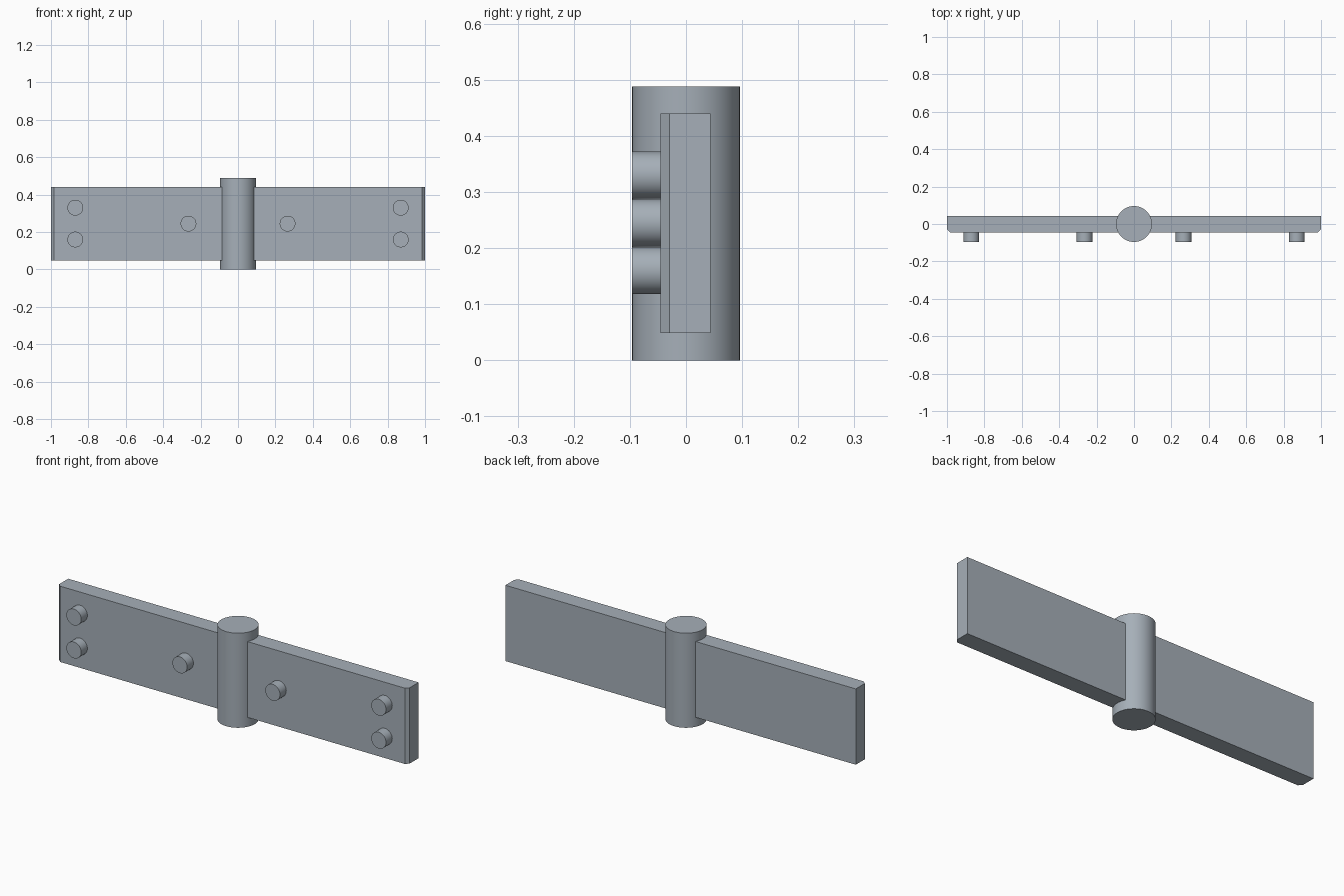
import bpy
import bmesh
from math import radians

cube = bpy.data.objects.get("Cube")
if cube:
    bpy.data.objects.remove(cube, do_unlink=True)

steel = bpy.data.materials.new("blue grey steel")
steel.use_nodes = True
colour = (0.38, 0.43, 0.48, 1)
steel.diffuse_color = colour
steel.node_tree.nodes["Principled BSDF"].inputs["Base Color"].default_value = colour

BARREL_RADIUS, HEIGHT = 0.096, 0.488
LEAF_FRONT, LEAF_BACK = -0.045, 0.044
LEAF_BOTTOM, LEAF_TOP = 0.049, 0.44
BEVEL = 0.016


def cylinder(name, radius, depth, location, rotation=(0, 0, 0)):
    bpy.ops.mesh.primitive_cylinder_add(vertices=64, radius=radius, depth=depth,
                                        location=location, rotation=rotation)
    obj = bpy.context.object
    obj.name = name
    obj.data.materials.append(steel)
    bpy.ops.object.shade_smooth_by_angle(angle=radians(30))
    return obj


def leaf(name, side):
    # Plan outline with a chamfered front outer corner, extruded upwards
    outline = [(0.06, LEAF_FRONT), (1 - BEVEL, LEAF_FRONT),
               (1, LEAF_FRONT + BEVEL), (1, LEAF_BACK), (0.06, LEAF_BACK)]
    bm = bmesh.new()
    base = bm.faces.new([bm.verts.new((side * x, y, LEAF_BOTTOM)) for x, y in outline])
    extruded = bmesh.ops.extrude_face_region(bm, geom=[base])["geom"]
    top = [v for v in extruded if isinstance(v, bmesh.types.BMVert)]
    bmesh.ops.translate(bm, verts=top, vec=(0, 0, LEAF_TOP - LEAF_BOTTOM))
    bmesh.ops.recalc_face_normals(bm, faces=bm.faces)
    mesh = bpy.data.meshes.new(name)
    bm.to_mesh(mesh)
    bm.free()
    mesh.materials.append(steel)
    bpy.context.collection.objects.link(bpy.data.objects.new(name, mesh))


# Central hinge barrel
cylinder("hinge_barrel", BARREL_RADIUS, HEIGHT, (0, 0, HEIGHT / 2))

# Two leaves, each with three pegs on the front
pegs = {"outer_upper": (0.87, 0.33), "outer_lower": (0.87, 0.16), "inner": (0.265, 0.245)}
for label, side in (("left", 1), ("right", -1)):
    leaf(label + "_leaf", side)
    for place, (x, z) in pegs.items():
        tip, root = -BARREL_RADIUS, LEAF_FRONT + 0.01
        cylinder(f"{label}_{place}_peg", 0.042, root - tip,
                 (side * x, (tip + root) / 2, z), (radians(90), 0, 0))
